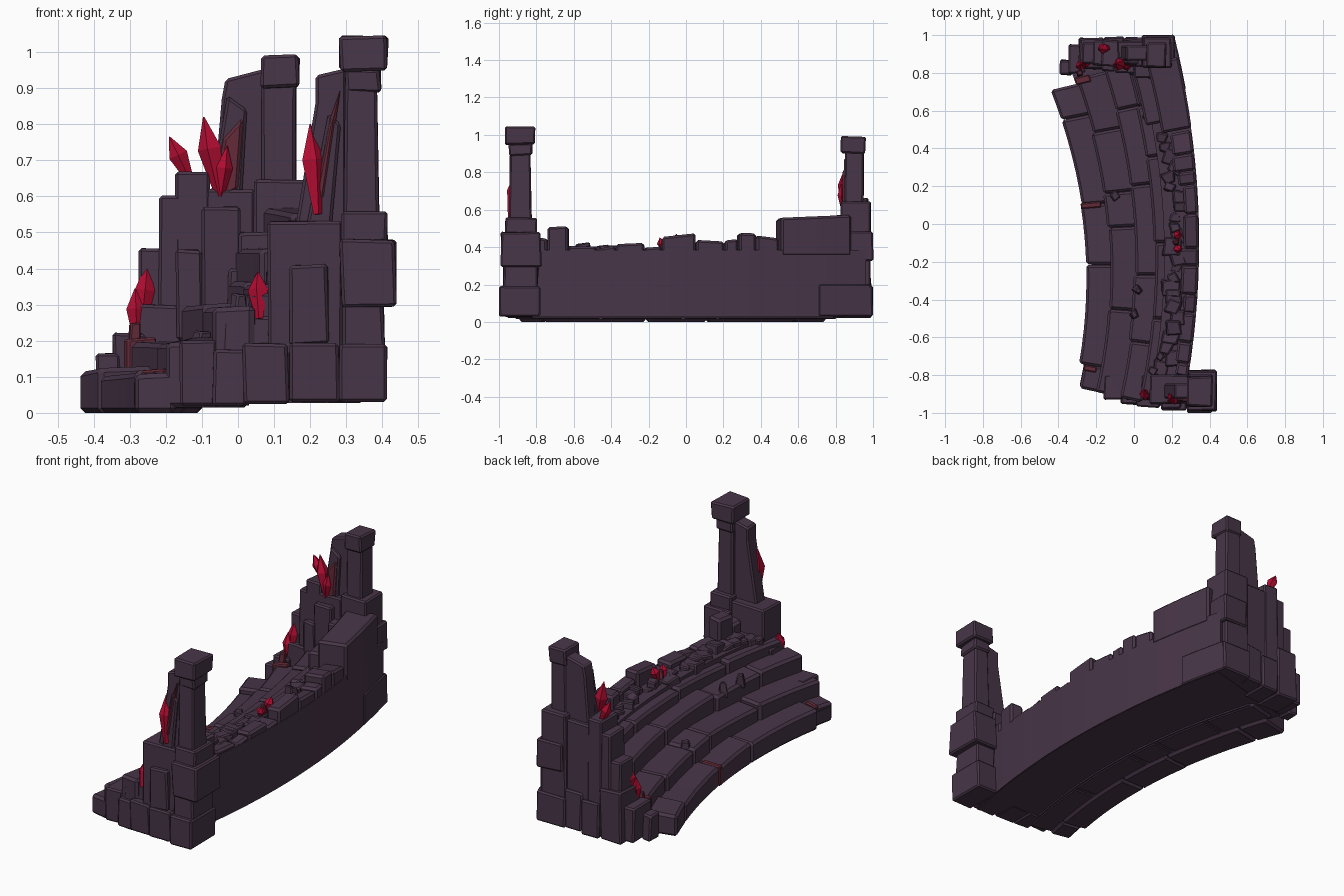
import bpy, bmesh, math, random
from mathutils import Vector, Matrix

random.seed(7)


def material(name, rgb):
    m = bpy.data.materials.new(name)
    m.diffuse_color = (*rgb, 1)
    return m


STONE = material("dark plum stone", (0.064, 0.036, 0.064))
RED = material("crimson crystal", (0.45, 0.004, 0.032))
MAROON = material("maroon stained stone", (0.125, 0.024, 0.040))


def finish(name, bm, mat, bevel=0.0):
    bmesh.ops.recalc_face_normals(bm, faces=bm.faces)
    me = bpy.data.meshes.new(name)
    bm.to_mesh(me)
    bm.free()
    me.materials.append(mat)
    ob = bpy.data.objects.new(name, me)
    bpy.context.collection.objects.link(ob)
    if bevel:
        b = ob.modifiers.new("chamfer", 'BEVEL')
        b.width, b.segments, b.limit_method = bevel, 1, 'ANGLE'
        b.angle_limit = math.radians(40)
    return ob


def loft(name, rings, mat=STONE, bevel=0.0):
    """Closed solid through a list of equal-length point rings."""
    bm = bmesh.new()
    vs = [[bm.verts.new(p) for p in r] for r in rings]
    n = len(vs[0])
    for a, b in zip(vs, vs[1:]):
        for i in range(n):
            bm.faces.new((a[i], a[(i + 1) % n], b[(i + 1) % n], b[i]))
    bm.faces.new(vs[0])
    bm.faces.new(vs[-1])
    return finish(name, bm, mat, bevel)


def arc_x(x0, y):
    """x on the curved stair line that crosses its apex at x0."""
    u = (x0 + 0.245) / 0.59
    k = 0.39 + (0.23 - 0.39) * u
    c = -0.29 + 0.19 * u
    return x0 - k / 2 * (y - c) ** 2


def arc_block(name, xa, xb, ya, yb, za, zb, bevel=0.01, dz=0.0, mat=STONE):
    n = max(1, math.ceil((yb - ya) / 0.1))
    rings = []
    for i in range(n + 1):
        y = ya + (yb - ya) * i / n
        y2 = y + 0.3 * (y + 0.2) * (xb - xa)
        z = zb + dz * (i / n - 0.5)
        l, r = arc_x(xa, y), arc_x(xb, y2)
        rings.append([(l, y, za), (r, y2, za), (r, y2, z), (l, y, z - 0.006)])
    return loft(name, rings, mat, bevel)


def block(name, x, y, z, j=0.005, bevel=0.008, rot=0.0, top=1.0, mat=STONE):
    """Rough hewn box from x, y, z ranges; top scales the upper face."""
    cx, cy = sum(x) / 2, sum(y) / 2
    rings = []
    for zz, s in ((z[0], 1), (z[1], top)):
        ring = []
        for sx, sy in ((-1, -1), (1, -1), (1, 1), (-1, 1)):
            px, py = sx * s * (x[1] - x[0]) / 2, sy * s * (y[1] - y[0]) / 2
            c, sn = math.cos(rot), math.sin(rot)
            ring.append((cx + px * c - py * sn + random.uniform(-j, j),
                         cy + px * sn + py * c + random.uniform(-j, j),
                         zz + random.uniform(-j, j) * (zz > 0.05)))
        rings.append(ring)
    return loft(name, rings, mat, bevel)


def shard(name, pts, y0, y1, mat=STONE):
    return loft(name, [[(a, y, b) for a, b in pts] for y in (y0, y1)], mat, 0.008)


def crystal(base, tip, r, n=5):
    base, tip = Vector(base), Vector(tip)
    q = (tip - base).to_track_quat('Z', 'Y')
    rings = []
    for t, s in ((0, 0.35), (0.6, 1), (1, 0.06)):
        rings.append([base.lerp(tip, t) + q @ Vector((r * s * math.cos(a), r * s * math.sin(a), 0))
                      for a in (2 * math.pi * i / n for i in range(n))])
    return loft("crystal", rings, RED)


# Curved steps, each cut into long stones: inner x, outer x, top, bottom, joints
STEPS = [(-0.245, -0.10, 0.12, 0.0, (-0.87, -0.74, -0.215, 0.10, 0.55, 0.71)),
         (-0.125, 0.03, 0.205, 0.015, (-0.89, -0.45, -0.02, 0.16, 0.48, 0.77)),
         (0.005, 0.13, 0.30, 0.04, (-0.92, -0.62, -0.27, 0.20, 0.60, 0.82)),
         (0.11, 0.23, 0.365, 0.04, (-0.90, -0.50, -0.10, 0.35, 0.62, 0.84))]
for xa, xb, top, bot, joints in STEPS:
    for a, b in zip(joints, joints[1:]):
        shift = random.uniform(-0.008, 0.008) + (0.025 if a == -0.87 else 0)
        arc_block("step_stone", xa + shift, xb, a + 0.001, b - 0.001,
                  bot, top + random.uniform(-0.008, 0.008), 0.013, random.uniform(-0.015, 0.015))
    # mortar bed closing the joints
    arc_block("step_bed", xa + 0.02, xb, joints[0] + 0.02, joints[-1] - 0.02, max(bot, 0.02), top - 0.03, 0)
# Flat closed underside
arc_block("underside_slab", -0.13, 0.34, -0.88, 0.80, 0.028, 0.06, 0)

# Smooth outer wall with uneven coping stones
arc_block("outer_wall", 0.16, 0.345, -0.88, 0.90, 0.03, 0.385, 0)
arc_block("outer_wall_plinth", 0.15, 0.350, 0.66, 0.92, 0.03, 0.2, 0.006)
for a, b, h in ((-0.80, -0.73, 0.45), (-0.73, -0.62, 0.51), (-0.62, -0.47, 0.405), (-0.47, -0.37, 0.40),
                (-0.37, -0.22, 0.42), (-0.22, -0.13, 0.40), (-0.13, 0.05, 0.465), (0.05, 0.20, 0.435),
                (0.20, 0.27, 0.44), (0.27, 0.36, 0.475), (0.36, 0.48, 0.455)):
    arc_block("coping_stone", 0.25 + random.uniform(-0.02, 0.03), 0.342, a, b - 0.003, 0.35, h, 0.012,
              random.uniform(-0.02, 0.02))
arc_block("high_coping_block", 0.20, 0.347, 0.48, 0.84, 0.35, 0.565, 0.012, 0.015)
arc_block("high_coping_foot", 0.13, 0.25, 0.52, 0.84, 0.33, 0.46, 0.012)

# Loose rubble along the top and on the steps
for i in range(24):
    y = -0.76 + i * 0.053
    x, s = arc_x(random.uniform(0.19, 0.25), y), random.uniform(0.028, 0.05)
    block("rubble", (x - s, x + s), (y - s, y + s), (0.34, random.uniform(0.385, 0.425)),
          0.01, 0.006, random.uniform(-0.4, 0.4), 0.85)
for x, y, z in ((0.02, -0.35, 0.30), (0.0, -0.48, 0.30), (0.06, 0.65, 0.36), (0.08, 0.72, 0.37),
                (0.07, 0.57, 0.36), (-0.1, 0.15, 0.2), (0.14, -0.7, 0.37), (0.1, -0.78, 0.36)):
    block("step_pebble", (x - .025, x + .025), (y - .025, y + .025), (z - 0.04, z + 0.03),
          0.008, 0.005, random.uniform(0, 3), 0.7)

# Front end: wall blocks and capped pillar (x range, y range, z range)
for n, x, y, z in (
        ("front_pillar_foot", (.28, .415), (-1, -.78), (.03, .19)),
        ("front_pillar_neck", (.29, .405), (-.975, -.79), (.18, .30)),
        ("front_pillar_block", (.285, .437), (-.99, -.775), (.29, .48)),
        ("front_pillar_base", (.285, .415), (-.965, -.80), (.47, .555)),
        ("front_pillar_collar", (.295, .395), (-.945, -.82), (.89, .955)),
        ("front_pillar_cap", (.283, .415), (-.965, -.808), (.95, 1.045)),
        ("front_wall_panel", (.085, .29), (-.955, -.80), (.03, .535)),
        ("front_wall_plate", (.145, .25), (-.975, -.94), (.19, .41)),
        ("front_foot_stone", (.14, .28), (-.985, -.82), (.03, .19)),
        ("front_foot_stone", (.015, .14), (-.97, -.82), (.025, .195)),
        ("front_foot_stone", (-.07, .02), (-.955, -.82), (.02, .175)),
        ("front_upper_stone", (-.04, .09), (-.93, -.80), (.17, .27)),
        ("front_upper_stone", (.04, .10), (-.92, -.80), (.25, .33)),
        ("front_low_stone", (-.16, -.06), (-.93, -.80), (.02, .20))):
    block(n, x, y, z)
block("front_pillar_shaft", (.295, .39), (-.945, -.825), (.54, .92), 0.003, 0.008, 0, 0.92)
shard("front_broken_shard", [(.16, .52), (.30, .52), (.30, .955), (.215, .935), (.215, .86)], -.925, -.845)
shard("front_low_shard", [(.19, .52), (.26, .52), (.285, .80), (.25, .83)], -.94, -.86)
shard("front_stained_shard", [(.205, .56), (.24, .60), (.285, .90), (.25, .80)], -.945, -.87, MAROON)

# Back end: tall pillar and columns stepping down toward the inner side
for n, x, y, z in (
        ("back_pillar_column", (.045, .20), (.825, .985), (.03, .645)),
        ("back_pillar_foot", (.04, .215), (.81, .998), (.03, .195)),
        ("back_pillar_block", (.06, .215), (.83, .998), (.33, .48)),
        ("back_pillar_head", (.065, .168), (.83, .962), (.90, .992)),
        ("back_column", (-.09, .05), (.83, .97), (.03, .62)),
        ("back_column", (-.17, -.08), (.835, .975), (.03, .665)),
        ("back_column", (-.22, -.16), (.84, .97), (.03, .60)),
        ("back_column", (-.275, -.21), (.85, .965), (.03, .455)),
        ("back_front_plate", (-.10, .005), (.80, .84), (.19, .57)),
        ("back_front_plate", (-.17, -.10), (.81, .85), (.2, .45)),
        ("back_low_stone", (-.345, -.26), (.80, .95), (.03, .22)),
        ("back_low_stone", (-.39, -.33), (.79, .87), (.02, .165)),
        ("back_foot_stone", (-.29, -.16), (.82, .985), (.02, .30)),
        ("back_foot_stone", (-.16, -.05), (.84, .99), (.02, .21)),
        ("back_foot_stone", (-.05, .05), (.84, .985), (.03, .24)),
        ("back_inner_stone", (.0, .16), (.77, .85), (.30, .50)),
        ("back_inner_stone", (-.03, .07), (.79, .85), (.20, .40))):
    block(n, x, y, z)
block("back_pillar_shaft", (.068, .16), (.85, .95), (.62, .93), 0.004)
shard("back_broken_shard", [(-.07, .58), (.08, .58), (.08, .955), (-.035, .925), (-.045, .87)], .865, .945)
shard("back_low_shard", [(-.08, .58), (.01, .58), (.025, .84), (-.03, .88)], .845, .89)
shard("back_stained_shard", [(-.07, .58), (.0, .62), (.015, .82), (-.04, .76)], .836, .87, MAROON)

# Stained joints on the steps near the crystals
arc_block("stained_joint", -0.252, -0.15, 0.08, 0.11, 0.01, 0.123, 0.006, 0, MAROON)
arc_block("stained_joint", -0.222, -0.15, -0.775, -0.745, 0.01, 0.123, 0.006, 0, MAROON)
arc_block("stained_joint", -0.248, -0.235, -0.50, -0.46, 0.02, 0.09, 0.004, 0, MAROON)
arc_block("stained_joint", -0.13, -0.06, 0.735, 0.772, 0.10, 0.21, 0.006, 0, MAROON)
for x, y, z in ((-.29, .80, .19), (.22, -.10, .38)):
    block("stained_stone", (x - .015, x + .02), (y - .015, y + .015), (z, z + .06), 0.004, 0.004, 0.3, 0.7, MAROON)

# Crystals
for base, tip, r in (
        ((-.13, .93, .64), (-.19, .93, .765), .028),
        ((-.05, .84, .60), (-.095, .85, .82), .035),
        ((-.05, .84, .59), (-.03, .83, .74), .024),
        ((-.27, .845, .22), (-.25, .86, .42), .029),
        ((-.28, .83, .20), (-.285, .845, .345), .028),
        ((.22, -.94, .55), (.20, -.91, .80), .036),
        ((.06, -.925, .26), (.055, -.88, .39), .030),
        ((.22, -.07, .39), (.24, -.05, .47), .026),
        ((.22, -.12, .38), (.24, -.14, .45), .024)):
    crystal(base, tip, r)
